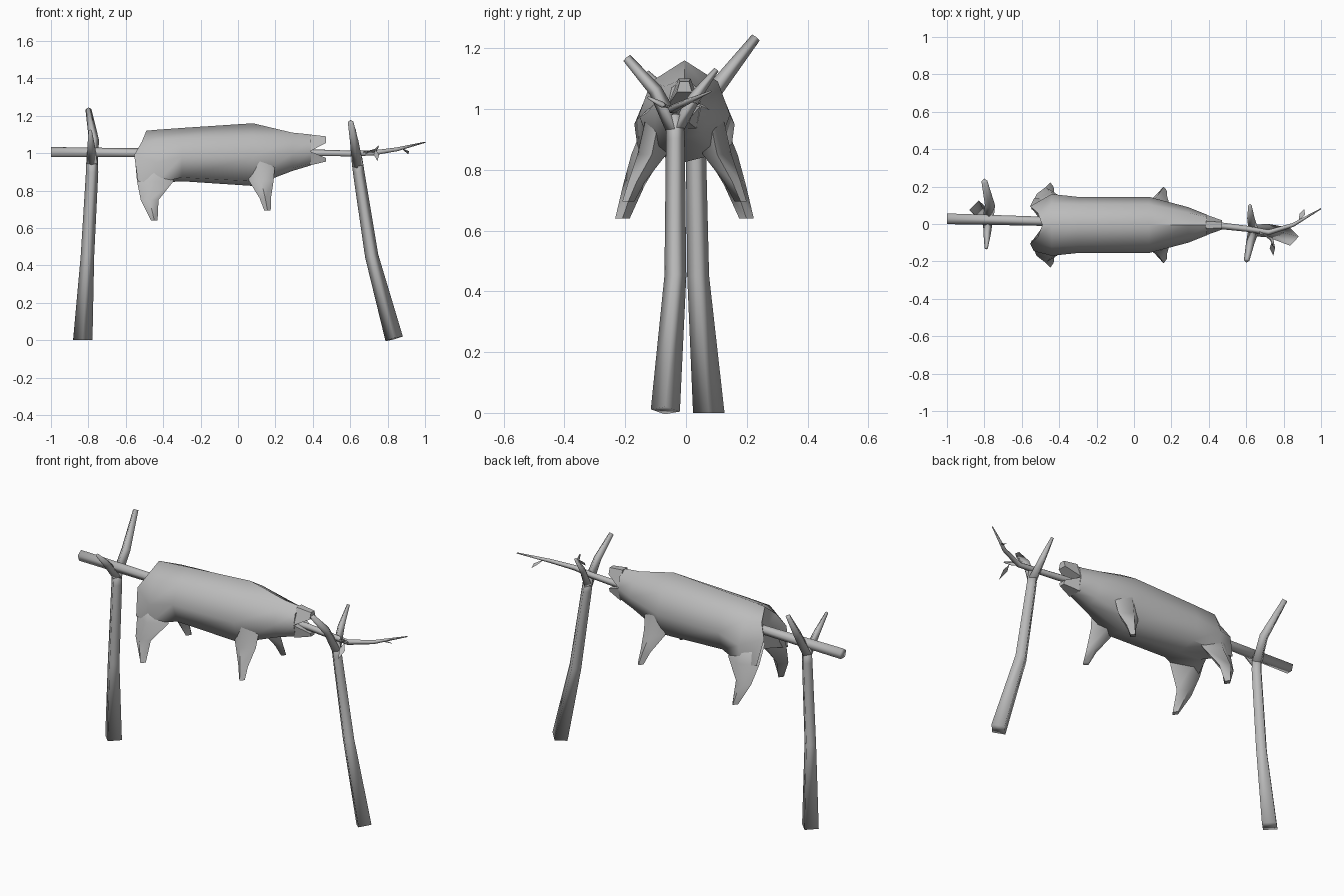
import bpy, bmesh, math
from mathutils import Vector

if "Cube" in bpy.data.objects:
    bpy.data.objects.remove(bpy.data.objects["Cube"], do_unlink=True)

grey = bpy.data.materials.new("plain grey")
grey.use_nodes = True
colour = (0.5, 0.5, 0.5, 1)
grey.diffuse_color = colour
grey.node_tree.nodes["Principled BSDF"].inputs["Base Color"].default_value = colour


def finish(name, bm, angle=50):
    """Turn a bmesh into a smooth shaded grey object."""
    bmesh.ops.recalc_face_normals(bm, faces=bm.faces)
    mesh = bpy.data.meshes.new(name)
    bm.to_mesh(mesh)
    bm.free()
    mesh.materials.append(grey)
    obj = bpy.data.objects.new(name, mesh)
    bpy.context.collection.objects.link(obj)
    bpy.ops.object.select_all(action="DESELECT")
    obj.select_set(True)
    bpy.context.view_layer.objects.active = obj
    bpy.ops.object.shade_smooth_by_angle(angle=math.radians(angle))
    return obj


def loft(name, rings, angle=50, apex=None):
    """Skin closed rings; the first end can be pulled in to an apex point."""
    bm = bmesh.new()
    rows = [[bm.verts.new(p) for p in ring] for ring in rings]
    n = len(rows[0])
    for a, b in zip(rows, rows[1:]):
        for i in range(n):
            j = (i + 1) % n
            bm.faces.new((a[i], a[j], b[j], b[i]))
    if apex:
        tip = bm.verts.new(apex)
        for i in range(n):
            bm.faces.new((rows[0][i], rows[0][(i + 1) % n], tip))
    else:
        bm.faces.new(rows[0])
    bm.faces.new(rows[-1])
    return finish(name, bm, angle)


def limb(name, path, sides=4, flat_start=False):
    """Tapered stick along points (x, y, z, radius)."""
    pts = [Vector(p[:3]) for p in path]
    rings = []
    for i, p in enumerate(pts):
        t = (pts[min(i + 1, len(pts) - 1)] - pts[max(i - 1, 0)]).normalized()
        ref = Vector((1, 0, 0)) if abs(t.x) < 0.7 else Vector((0, 0, 1))
        u = (ref - t * ref.dot(t)).normalized()
        v = t.cross(u)
        ring = []
        for k in range(sides):
            a = 2 * math.pi * k / sides
            q = p + (u * math.cos(a) + v * math.sin(a)) * path[i][3]
            if flat_start and i == 0:
                q.z = p.z
            ring.append(q)
        rings.append(ring)
    return loft(name, rings, 95)


def leaf(name, points):
    bm = bmesh.new()
    bm.faces.new([bm.verts.new(p) for p in points])
    return finish(name, bm)


MID = -0.005  # body centre line


def section(half):
    """Mirror a half outline running from spine to belly."""
    right = [(x, MID + y, z) for x, y, z in half]
    return right + [(x, MID - y, z) for x, y, z in reversed(half[1:-1])]


def slice_at(x, top, shoulder, side, low, belly):
    return section([(x, 0, top), (x, *shoulder), (x, *side), (x, *low), (x, 0, belly)])


# Body, with a hollowed rump
rump = section([(-0.49, 0, 1.12), (-0.515, .065, 1.06), (-0.555, .1, .99),
                (-0.535, .14, .85), (-0.48, 0, .88)])
loft("pig_body", [
    rump,
    slice_at(-0.44, 1.125, (.115, 1.07), (.165, .95), (.15, .84), .86),
    slice_at(-0.3, 1.135, (.11, 1.08), (.15, .98), (.11, .87), .85),
    slice_at(0.08, 1.16, (.11, 1.09), (.15, .98), (.1, .85), .825),
    slice_at(0.29, 1.11, (.065, 1.075), (.095, 1.0), (.06, .92), .905),
    slice_at(0.39, 1.1, (.042, 1.07), (.055, 1.01), (.04, .945), .935),
], 60, apex=(-0.48, MID, .98))


# Open jaws
def jaw_ring(x, top, bottom, wide, narrow):
    return [(x, MID - narrow, top), (x, MID + narrow, top),
            (x, MID + wide, bottom), (x, MID - wide, bottom)]


loft("upper_jaw", [jaw_ring(.385, 1.1, 1.01, .055, .02),
                   jaw_ring(.47, 1.09, 1.055, .025, .015)])
loft("lower_jaw", [jaw_ring(.385, 1.01, .935, .04, .053),
                   jaw_ring(.47, .975, .955, .015, .022)])

# Legs: rows of height, x range, y range
hind = [(.96, -.55, -.37, .04, .13), (.85, -.54, -.345, .07, .175),
        (.75, -.52, -.425, .13, .202), (.64, -.465, -.43, .18, .228)]
fore = [(.96, .03, .2, .04, .13), (.85, .06, .19, .06, .155),
        (.76, .115, .176, .13, .185), (.695, .14, .175, .165, .205)]
for kind, rows in (("hind", hind), ("front", fore)):
    for label, s in (("left", 1), ("right", -1)):
        rings = []
        for z, x0, x1, y0, y1 in rows:
            m = (x0 + x1) / 2
            rings.append([(x0, MID + s * (y0 + y1) / 2, z), (m, MID + s * y0, z),
                          (x1, MID + s * (y0 + y1) / 2, z), (m, MID + s * y1, z)])
        loft(f"{kind}_leg_{label}", rings, 75)

# Forked posts
limb("rear_post", [(-.83, .075, 0, .052), (-.805, .04, .45, .036),
                   (-.78, .032, .9, .033), (-.78, .035, .99, .03)], flat_start=True)
limb("rear_post_long_fork", [(-.78, .03, .94, .03), (-.77, .1, 1.07, .027),
                             (-.8, .23, 1.235, .016)])
limb("rear_post_short_fork", [(-.78, .035, .94, .028), (-.785, -.05, 1.04, .02),
                              (-.79, -.13, 1.12, .009)])
limb("front_post", [(.835, -.068, .008, .048), (.715, -.035, .45, .036),
                    (.645, -.035, .9, .031), (.635, -.037, .98, .028)])
limb("front_post_long_fork", [(.64, -.035, .93, .03), (.622, -.1, 1.06, .023),
                              (.602, -.195, 1.168, .015)])
limb("front_post_short_fork", [(.64, -.037, .93, .027), (.625, .03, 1.04, .02),
                               (.62, .1, 1.13, .009)])

# Spit with its twigs
limb("spit", [(-1, .028, 1.003, .03), (-.5, .015, 1.0, .026), (.45, -.008, 1.0, .019),
              (.6, -.025, .997, .017), (.72, -.045, 1.0, .015), (.85, -.005, 1.02, .011),
              (1, .082, 1.058, .003)], 5)
limb("spit_twig", [(.66, -.035, 1.0, .013), (.735, -.08, 1.015, .01),
                   (.75, -.125, 1.038, .004)])

# Leaves
leaf("large_leaf", [(.735, -.1, 1.02), (.755, -.125, .99), (.745, -.17, .958),
                    (.725, -.13, .995)])
leaf("small_leaf", [(.88, .015, 1.025), (.915, .05, 1.01), (.91, .08, .995),
                    (.885, .055, 1.015)])
